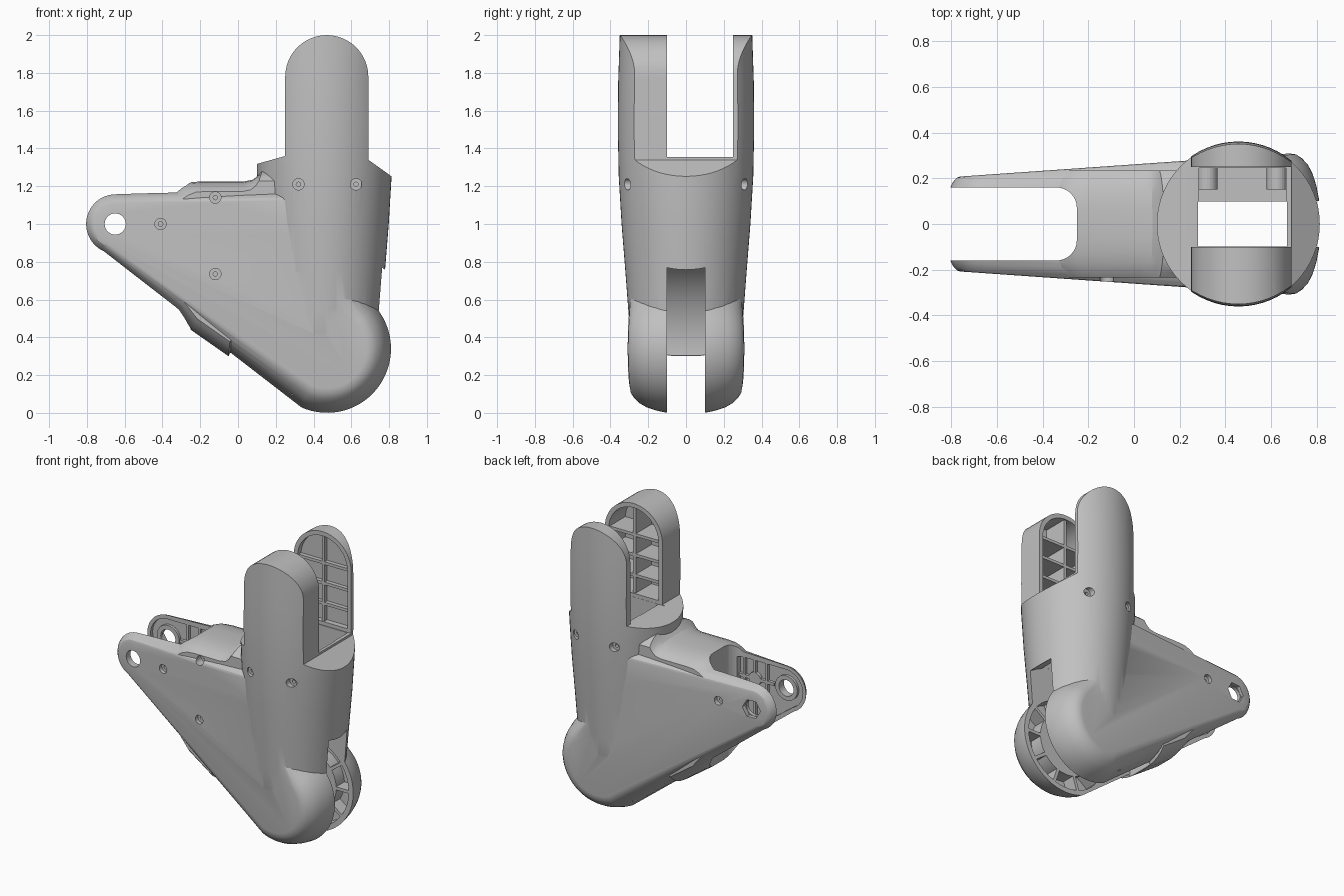
import bpy, bmesh
from math import sin, cos, radians, sqrt

if "Cube" in bpy.data.objects:
    bpy.data.objects.remove(bpy.data.objects["Cube"], do_unlink=True)

grey = bpy.data.materials.new("light_grey")
grey.use_nodes = True
grey.diffuse_color = (0.53, 0.53, 0.53, 1)
grey.node_tree.nodes["Principled BSDF"].inputs["Base Color"].default_value = (0.53, 0.53, 0.53, 1)

TIP, TIP_R = (-0.65, 1.0), 0.175
KNEE, KNEE_R = (0.47, 0.34), 0.34
PRONG, PRONG_R = (0.47, 1.78), 0.22
COLUMN_X = 0.457


def make(name, bm):
    bmesh.ops.recalc_face_normals(bm, faces=bm.faces)
    mesh = bpy.data.meshes.new(name)
    bm.to_mesh(mesh)
    bm.free()
    obj = bpy.data.objects.new(name, mesh)
    bpy.context.collection.objects.link(obj)
    mesh.materials.append(grey)
    return obj


def arc(c, r, a0, a1, n=24):
    angles = [radians(a0 + (a1 - a0) * i / n) for i in range(n + 1)]
    return [(c[0] + r * cos(a), c[1] + r * sin(a)) for a in angles]


def loft(bm, rings):
    """Skin a stack of equal rings of points and cap both ends."""
    rings = [[bm.verts.new(p) for p in ring] for ring in rings]
    for low, high in zip(rings, rings[1:]):
        for i in range(len(low)):
            bm.faces.new((low[i - 1], low[i], high[i], high[i - 1]))
    bm.faces.new(rings[0])
    bm.faces.new(rings[-1])


def prism(name, pts, lo, hi):
    bm = bmesh.new()
    loft(bm, [[(x, y, z) for x, z in pts] for y in (lo, hi)])
    return make(name, bm)


def crowned(name, shape, layers, thickness=lambda x: 1):
    """Mirror a stack of shrinking outlines about y = 0."""
    stack = [(d, -y) for d, y in reversed(layers)] + layers
    bm = bmesh.new()
    loft(bm, [[(x, y * thickness(x), z) for x, z in shape(d)] for d, y in stack])
    return make(name, bm)


def rect(x0, x1, z0, z1):
    return [(x0, z0), (x1, z0), (x1, z1), (x0, z1)]


def disc(name, c, r, lo, hi, n=24):
    return prism(name, arc(c, r, 0, 360 - 360 / n, n - 1), lo, hi)


def combine(target, tool, operation="DIFFERENCE"):
    mod = target.modifiers.new("combine", "BOOLEAN")
    mod.operation, mod.solver, mod.object = operation, "EXACT", tool
    bpy.context.view_layer.objects.active = target
    bpy.ops.object.modifier_apply(modifier=mod.name)
    bpy.data.objects.remove(tool, do_unlink=True)


def plate_y(x):
    return 0.205 + 0.07 * (x + 0.8)


# Triangular body with rounded rims, thinner towards the tip
def body_outline(d):
    pts = arc(TIP, TIP_R - 0.5 * d, 90, 246.8) + arc(KNEE, KNEE_R - d, 246.8, 405, 32)
    return pts + [(0.5 - d, 0.79), (0.42 - d, 1.19 - 0.5 * d)]


rim = [(0, 0.33), (0.012, 0.53), (0.03, 0.71), (0.05, 0.83), (0.075, 0.92),
       (0.1, 0.98), (0.13, 1.0)]
body = crowned("fork_body", body_outline, rim, plate_y)

# Bridge that joins the two side plates
bridge = [(-0.36, 1.165), (-0.31, 1.2), (-0.26, 1.22), (-0.2, 1.225), (0.03, 1.225),
          (0.08, 1.235), (0.11, 1.26), (0.13, 1.29), (0.3, 1.29), (0.3, 0.6), (0.02, 0.4),
          (-0.05, 0.3), (-0.25, 0.44), (-0.36, 0.58)]


def bridge_outline(d):
    return [(x * (1 - d), 0.85 + (z - 0.85) * (1 - d)) for x, z in bridge]


combine(body, crowned("bridge", bridge_outline,
                      [(0, 0.06), (0.015, 0.12), (0.045, 0.17), (0.09, 0.21), (0.14, 0.235)]), "UNION")

# Round column, swelling upwards
bm = bmesh.new()
swell = [(0.36, 0.28), (0.42, 0.295), (0.55, 0.306), (0.75, 0.321), (1.0, 0.341),
         (1.25, 0.356), (1.5, 0.361), (1.75, 0.359), (2.02, 0.35)]
loft(bm, [[(x, y, z) for x, y in arc((COLUMN_X, 0), r, 0, 354.375, 63)] for z, r in swell])
column = make("column", bm)

# Trim the column to sloped shoulders and round-topped prongs
trim = [(0, 1.29), (0.25, 1.36)] + arc(PRONG, PRONG_R, 180, 0)
trim += [(0.69, 1.34), (0.9, 1.19), (0.9, 2.2), (0, 2.2)]
combine(column, prism("trim", trim, -0.5, 0.5))
combine(body, column, "UNION")

# Gap between prongs, recess, central shaft, wheel slot and tail slot
combine(body, prism("prong_gap", rect(0, 0.95, 1.355, 2.2), -0.1, 0.25))
combine(body, prism("recess", rect(0.285, 0.665, 1.1, 1.5), 0.05, 0.245))
combine(body, prism("shaft", rect(0.28, 0.67, 0.5, 1.6), -0.099, 0.099))
combine(body, disc("wheel_slot", KNEE, 0.52, -0.1, 0.1, 64))
slot = arc((-0.34, -0.07), 0.09, -90, 0, 8) + arc((-0.34, 0.07), 0.09, 0, 90, 8)
slot += [(-1, 0.16), (-1, -0.16)]
bm = bmesh.new()
loft(bm, [[(x, y, z) for x, y in slot] for z in (-0.2, 2.2)])
combine(body, make("tail_slot", bm))

# Hollows on the inner faces, the knee ones split by radial ribs
prong_hollow = arc(PRONG, PRONG_R - 0.03, 0, 180) + [(0.28, 1.38), (0.66, 1.38)]
tail_hollow = arc(TIP, 0.13, 90, 246.8) + [(-0.29, 0.575), (-0.29, 1.13)]
combine(body, prism("front_prong_hollow", prong_hollow, -0.28, -0.05))
combine(body, prism("back_prong_hollow", prong_hollow, 0.2, 0.288))
for side in (-1, 1):
    bm = bmesh.new()
    for a in range(0, 360, 36):
        sector = arc(KNEE, 0.305, a + 2, a + 34, 8) + arc(KNEE, 0.21, a + 33, a + 3, 8)
        loft(bm, [[(x, side * y, z) for x, z in sector] for y in (0.08, 0.19)])
    combine(body, make("knee_hollow", bm))
    combine(body, prism("tail_hollow", tail_hollow, side * 0.1, side * 0.183))

# Stiffening ribs inside prongs and tail
for side, lo, hi in (("front", -0.284, -0.11), ("back", 0.26, 0.291)):
    prism(side + "_prong_spine", rect(0.46, 0.48, 1.37, 1.98), lo, hi)
    for z in (1.5, 1.64, 1.78):
        prism(side + "_prong_rib", rect(0.275, 0.664, z - 0.01, z + 0.01), lo, hi)
for side in (-1, 1):
    lo, hi = side * 0.163, side * 0.186
    prism("tail_long_rib", rect(-0.56, -0.27, 0.99, 1.01), lo, hi)
    for x in (-0.5, -0.41, -0.33):
        foot = 0.9 - 0.77 * (x + 0.72)
        prism("tail_cross_rib", rect(x - 0.008, x + 0.008, foot, 1.135), lo, hi)
    disc("tail_screw_boss", (-0.41, 1.0), 0.045, lo, hi)
    combine(body, disc("ring_fill", TIP, 0.085, side * 0.165, side * 0.195), "UNION")

# Pivot hole through the tip, six-sided at the back
combine(body, disc("pivot_hole", TIP, 0.056, -0.4, 0.4, 32))
combine(body, disc("nut_seat", TIP, 0.066, 0.19, 0.4, 6))

# Screw holes: wide seat with a narrow core
column_screws = [(0.32, 1.21), (0.625, 1.21)]
plate_screws = [(-0.41, 1.0), (-0.12, 1.14), (-0.12, 0.735)]
for side in (-1, 1):
    for x, z in column_screws + (plate_screws if side < 0 else plate_screws[:1]):
        if x > 0:
            surface = sqrt(0.354 ** 2 - (x - COLUMN_X) ** 2)
        else:
            surface = plate_y(x) - (0.035 if z > 1.1 else 0)
        combine(body, disc("screw_seat", (x, z), 0.03, side * (surface - 0.028), side * 0.5))
        combine(body, disc("screw_core", (x, z), 0.012, side * (surface - 0.06), side * 0.5, 12))

# Screw bosses in the recess
for x, z in column_screws:
    disc("column_screw_boss", (x, z), 0.045, 0.15, 0.26)

# Smooth curved faces, keep edges crisp
bpy.ops.object.select_all(action="DESELECT")
body.select_set(True)
bpy.context.view_layer.objects.active = body
bpy.ops.object.shade_smooth_by_angle(angle=radians(28))
